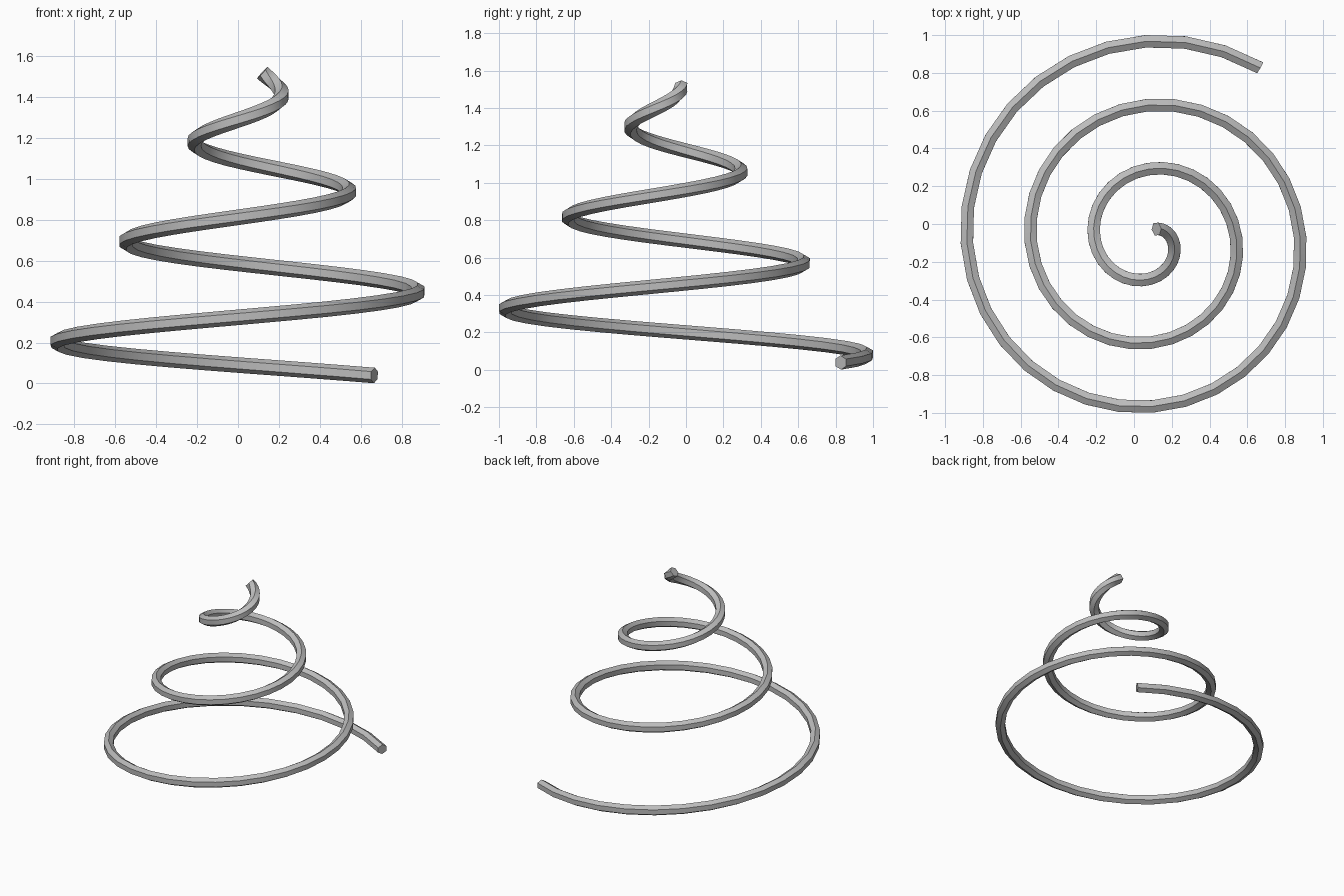
import bpy
import bmesh
from math import sin, cos, pi, radians
from mathutils import Vector

if "Cube" in bpy.data.objects:
    bpy.data.objects.remove(bpy.data.objects["Cube"])

TURNS, STEPS, SIDES = 3, 32, 6
CENTRE = Vector((0.082, -0.084, 0))
START_ANGLE = radians(57.3)
R_START, R_END = 1.083, 0.068
Z_START, Z_END = 0.039, 1.52
WIRE = 0.038


def path(t):
    """Point on the conical spiral, t from 0 (bottom) to 1 (top)."""
    a = START_ANGLE + t * TURNS * 2 * pi
    r = R_START + (R_END - R_START) * t
    return CENTRE + Vector((r * cos(a), r * sin(a), Z_START + (Z_END - Z_START) * t))


# Hexagonal wire swept along the spiral, one ridge kept on top
bm = bmesh.new()
rings = []
count = TURNS * STEPS
for i in range(count + 1):
    t = i / count
    p = path(t)
    tangent = (path(t + 1e-4) - path(t - 1e-4)).normalized()
    side = tangent.cross(Vector((0, 0, 1))).normalized()
    up = side.cross(tangent)
    rings.append([bm.verts.new(p + WIRE * (up * cos(k * 2 * pi / SIDES) + side * sin(k * 2 * pi / SIDES)))
                  for k in range(SIDES)])
for a, b in zip(rings, rings[1:]):
    for k in range(SIDES):
        n = (k + 1) % SIDES
        bm.faces.new((a[k], a[n], b[n], b[k]))

# End caps
bm.faces.new(rings[0])
bm.faces.new(rings[-1])
bmesh.ops.recalc_face_normals(bm, faces=bm.faces)

mesh = bpy.data.meshes.new("spiral_spring")
bm.to_mesh(mesh)
bm.free()
spring = bpy.data.objects.new("spiral_spring", mesh)
bpy.context.collection.objects.link(spring)

# Single grey metal colour
grey = bpy.data.materials.new("grey_metal")
grey.use_nodes = True
colour = (0.5, 0.5, 0.5, 1)
grey.diffuse_color = colour
grey.node_tree.nodes["Principled BSDF"].inputs["Base Color"].default_value = colour
mesh.materials.append(grey)

# Smooth along the wire, crisp hexagon ridges
bpy.context.view_layer.objects.active = spring
spring.select_set(True)
bpy.ops.object.shade_smooth_by_angle(angle=radians(30))
